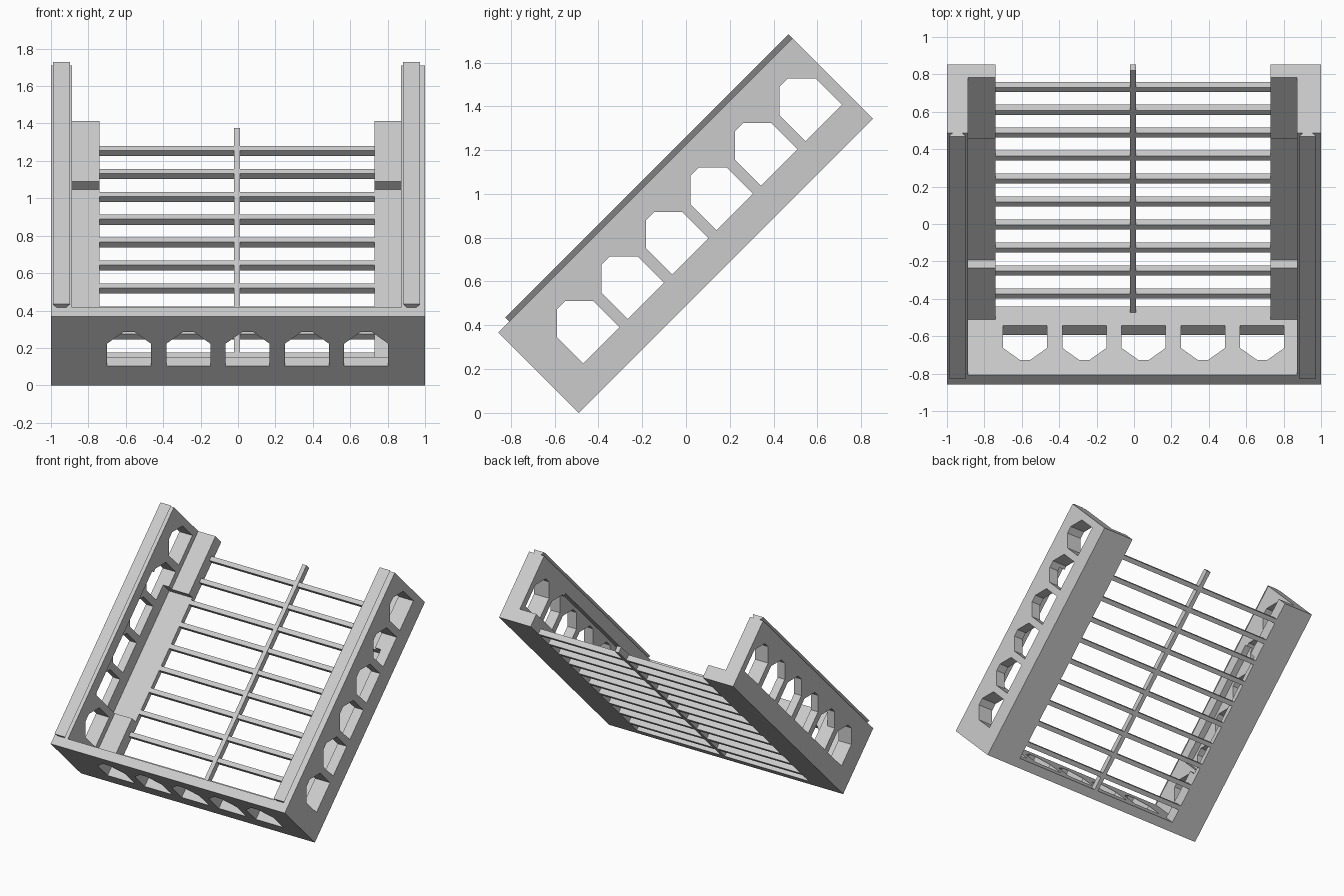
import bpy
import bmesh
from math import pi
from mathutils import Matrix, Vector

cube = bpy.data.objects.get("Cube")
if cube:
    bpy.data.objects.remove(cube, do_unlink=True)

grey = bpy.data.materials.new("light_grey")
grey.use_nodes = True
GREY = (0.6, 0.6, 0.6, 1)
grey.diffuse_color = GREY
grey.node_tree.nodes["Principled BSDF"].inputs["Base Color"].default_value = GREY

# The tray is modelled flat (x across, y along, z up), then tilted
TILT = Matrix.Translation((0, -0.49, 0)) @ Matrix.Rotation(pi / 4, 4, "X")
LENGTH, HEIGHT, FRONT = 1.9, 0.52, 0.07


def prism(bm, profile, axis, start, end):
    """Extrude a 2D profile along one axis."""
    def place(p, t):
        co = list(p)
        co.insert(axis, t)
        return Vector(co)
    face = bm.faces.new([bm.verts.new(place(p, start)) for p in profile])
    top = bmesh.ops.extrude_face_region(bm, geom=[face])["geom"]
    verts = [g for g in top if isinstance(g, bmesh.types.BMVert)]
    move = place((0, 0), end - start)
    bmesh.ops.translate(bm, verts=verts, vec=move)


def box(bm, x, y, z):
    rect = [(x[0], y[0]), (x[1], y[0]), (x[1], y[1]), (x[0], y[1])]
    prism(bm, rect, 2, z[0], z[1])


def make(name, bm):
    bmesh.ops.recalc_face_normals(bm, faces=bm.faces)
    mesh = bpy.data.meshes.new(name)
    bm.to_mesh(mesh)
    bm.free()
    mesh.materials.append(grey)
    obj = bpy.data.objects.new(name, mesh)
    bpy.context.collection.objects.link(obj)
    obj.matrix_world = TILT
    return obj


def cut(obj, bm):
    """Subtract the cutter mesh and bake the result."""
    cutter = make("cutter", bm)
    cutter.hide_render = True
    mod = obj.modifiers.new("cut", "BOOLEAN")
    mod.operation, mod.solver, mod.object = "DIFFERENCE", "EXACT", cutter
    bpy.context.view_layer.update()
    graph = bpy.context.evaluated_depsgraph_get()
    baked = bpy.data.meshes.new_from_object(obj.evaluated_get(graph))
    obj.modifiers.clear()
    obj.data = baked
    bpy.data.objects.remove(cutter, do_unlink=True)


def vent(s):
    """Vent outline: square base with a chamfered top."""
    return [(s, 0.145), (s + 0.235, 0.145), (s + 0.235, 0.315),
            (s + 0.145, 0.405), (s + 0.09, 0.405), (s, 0.315)]


# Front wall with five vents
bm = bmesh.new()
box(bm, (-1, 1), (0, FRONT), (0, HEIGHT))
front_wall = make("front_wall", bm)
bm = bmesh.new()
for i in range(5):
    prism(bm, vent(-0.7 + 0.317 * i), 1, -0.1, 0.2)
cut(front_wall, bm)

# Side walls, ledges and dovetail rails
RECESS = (0.46, 1.44)
sides = (("right", -1, -0.888, -0.74, -0.944), ("left", 1, 0.872, 0.73, 0.928))
for side, outer, inner, lip, rail in sides:
    sign = 1 if outer > 0 else -1
    bm = bmesh.new()
    box(bm, (outer, inner), (FRONT, LENGTH), (0, HEIGHT))
    wall = make(side + "_wall", bm)

    bm = bmesh.new()
    box(bm, (inner - 0.1 * sign, inner + 0.05 * sign), RECESS, (0.04, 0.43))
    cut(wall, bm)
    bm = bmesh.new()
    for i in range(6):
        prism(bm, vent(0.173 + 0.2875 * i), 0, outer - 0.3 * sign, outer + 0.1 * sign)
    cut(wall, bm)

    # Ledge with a long shallow recess
    a, b = RECESS
    bm = bmesh.new()
    prism(bm, [(FRONT, 0), (LENGTH, 0), (LENGTH, 0.1), (b, 0.1), (b, 0.04),
               (a, 0.04), (a, 0.1), (FRONT, 0.1)], 0, inner, lip)
    make(side + "_ledge", bm)

    bm = bmesh.new()
    prism(bm, [(rail - 0.027, HEIGHT), (rail + 0.027, HEIGHT),
               (rail + 0.046, 0.545), (rail - 0.046, 0.545)], 1, FRONT, LENGTH)
    make(side + "_rail", bm)

# Floor slats
bm = bmesh.new()
for i in range(10):
    y = 0.19 + 0.1735 * i
    box(bm, (-0.74, 0.73), (y - 0.017, y + 0.017), (0, 0.042))
make("floor_slats", bm)

# Centre bar
bm = bmesh.new()
box(bm, (-0.022, 0.011), (FRONT, LENGTH), (0, 0.046))
make("centre_bar", bm)
